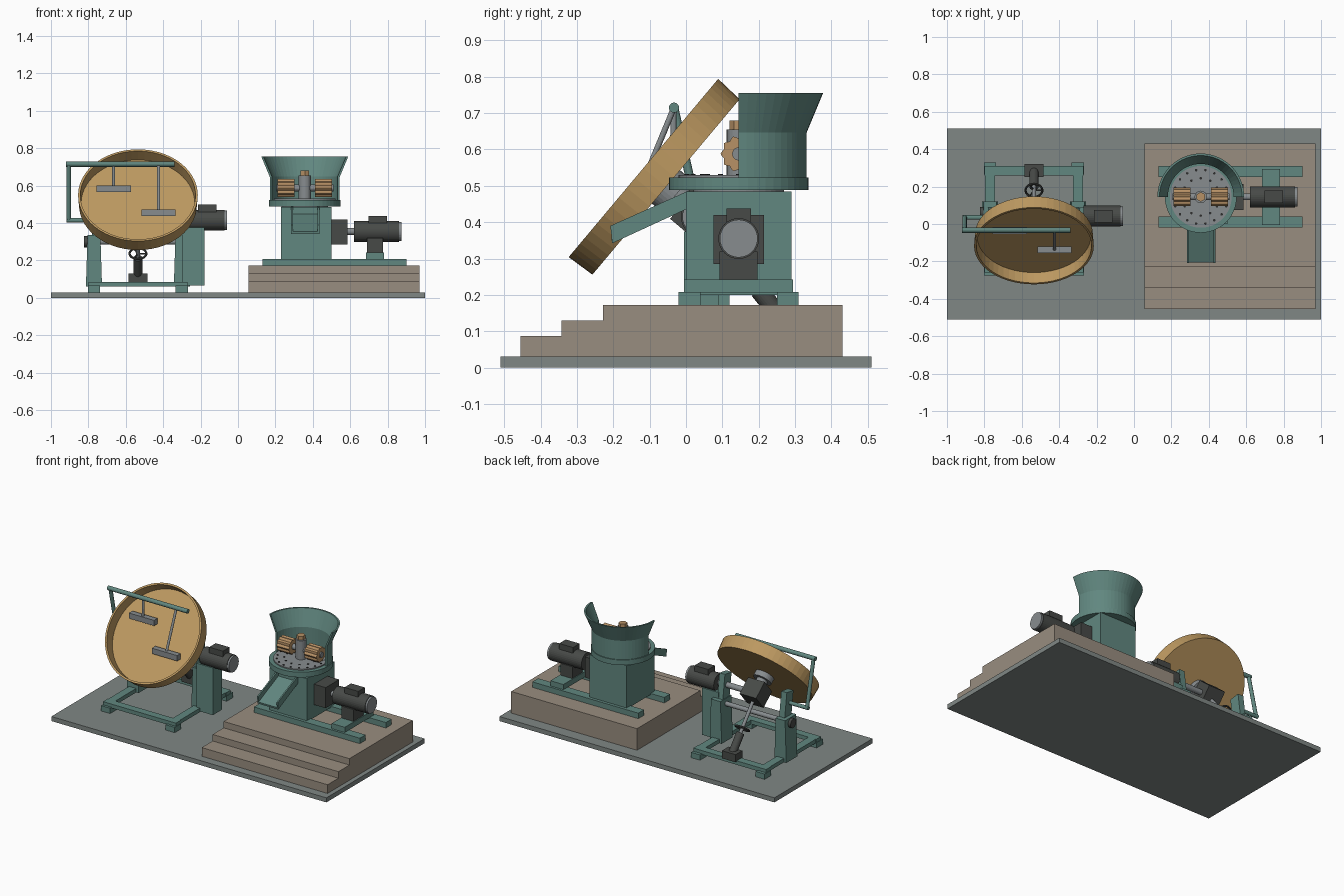
import bpy, bmesh
from math import sin, cos, pi, tau, radians
from mathutils import Vector, Matrix

cube = bpy.data.objects.get("Cube")
if cube:
    bpy.data.objects.remove(cube, do_unlink=True)


def material(name, *srgb):
    m = bpy.data.materials.new(name)
    col = [((c + 0.055) / 1.055) ** 2.4 for c in srgb] + [1]
    m.use_nodes = True
    m.diffuse_color = col
    m.node_tree.nodes["Principled BSDF"].inputs["Base Color"].default_value = col
    return m


FLOOR = material("floor grey", .50, .53, .52)
STONE = material("step stone", .60, .555, .50)
TEAL = material("machine teal", .38, .53, .50)
TAN = material("pan ochre", .74, .60, .38)
BRONZE = material("bronze", .72, .57, .40)
DARK = material("dark iron", .28, .29, .28)
STEEL = material("steel", .53, .55, .56)
HOLE = material("hole black", .18, .18, .18)


def finish(name, bm, mat, matrix=None):
    bmesh.ops.remove_doubles(bm, verts=bm.verts, dist=1e-5)
    bmesh.ops.recalc_face_normals(bm, faces=bm.faces)
    me = bpy.data.meshes.new(name)
    bm.to_mesh(me)
    bm.free()
    me.materials.append(mat)
    ob = bpy.data.objects.new(name, me)
    if matrix:
        ob.matrix_world = matrix
    bpy.context.collection.objects.link(ob)
    return ob


def box(name, x, y, z, mat, taper=1, matrix=None):
    """Box from three ranges; taper scales the top in x."""
    bm = bmesh.new()
    bmesh.ops.create_cube(bm, size=1)
    for v in bm.verts:
        k = taper if v.co.z > 0 else 1
        v.co = [sum(r) / 2 + c * s * (r[1] - r[0])
                for r, c, s in zip((x, y, z), v.co, (k, 1, 1))]
    return finish(name, bm, mat, matrix)


def rod(name, a, b, r, mat, seg=24):
    a, b = Vector(a), Vector(b)
    bm = bmesh.new()
    bmesh.ops.create_cone(bm, cap_ends=True, segments=seg, radius1=r, radius2=r,
                          depth=(b - a).length)
    rot = (b - a).to_track_quat('Z', 'Y').to_matrix().to_4x4()
    return finish(name, bm, mat, Matrix.Translation((a + b) / 2) @ rot)


def prism(name, pts, x0, x1, mat):
    """Extrude a (y, z) outline along x."""
    bm = bmesh.new()
    f = bm.faces.new([bm.verts.new((x0, y, z)) for y, z in pts])
    ext = bmesh.ops.extrude_face_region(bm, geom=[f])["geom"]
    bmesh.ops.translate(bm, vec=(x1 - x0, 0, 0),
                        verts=[g for g in ext if isinstance(g, bmesh.types.BMVert)])
    return finish(name, bm, mat)


def lathe(name, profile, mat, matrix, seg=48, sweep=tau):
    """Turn a closed (radius, z) outline about z."""
    bm = bmesh.new()
    rings = [[bm.verts.new((r * cos(sweep * i / seg), r * sin(sweep * i / seg), z))
              for r, z in profile] for i in range(seg + 1)]
    n = len(profile)
    for a, b in zip(rings, rings[1:]):
        for j in range(n):
            k = (j + 1) % n
            if profile[j][0] or profile[k][0]:
                bm.faces.new((a[j], a[k], b[k], b[j]))
    if sweep < tau:
        bm.faces.new(rings[0])
        bm.faces.new(rings[-1])
    return finish(name, bm, mat, matrix)


def motor(name, x0, x1, y, z):
    mid = (x0 + x1) / 2
    rod(name + "_body", (x0, y, z), (x1 - .012, y, z), .056, DARK, 32)
    rod(name + "_end_cap", (x1 - .012, y, z), (x1, y, z), .052, STEEL, 32)
    box(name + "_terminal_box", (mid - .05, mid + .05), (y - .034, y + .034),
        (z + .045, z + .083), DARK)


# Floor slab and stepped plinth
box("floor_slab", (-1, 1), (-.51, .51), (0, .03), FLOOR)
prism("stepped_plinth", [(-.455, .03), (-.455, .087), (-.342, .087), (-.342, .13),
                         (-.228, .13), (-.228, .172), (.43, .172), (.43, .03)],
      .055, .97, STONE)

# Pellet mill: skid, body and drive
CX, CY = .357, .145
for side, y in (("front", .01), ("rear", .28)):
    box(side + "_skid_rail", (.13, .90), (y - .03, y + .03), (.172, .208), TEAL)
box("motor_cross_plate", (.685, .78), (-.005, .295), (.206, .242), TEAL)
box("mill_body", (.23, .50), (0, .29), (.2, .485), TEAL)
box("mill_gearbox", (.50, .585), (.075, .215), (.285, .42), DARK)
rod("drive_shaft", (.58, CY, .355), (.63, CY, .355), .018, STEEL)
box("motor_pedestal", (.69, .775), (.092, .196), (.242, .32), DARK)
motor("mill_motor", .62, .873, CY, .355)

# Discharge chute: floor and two cheeks
prism("chute_floor", [(.01, .44), (.01, .452), (-.205, .354), (-.203, .342)],
      .29, .43, TEAL)
for side, x in (("right", .284), ("left", .426)):
    prism(side + "_chute_cheek", [(.01, .44), (.01, .488), (-.208, .39), (-.203, .342)],
          x, x + .009, TEAL)

# Die chamber and half-round flared guard
at = Matrix.Translation((CX, CY, 0))
rod("chamber_neck", (CX, CY, .48), (CX, CY, .495), .125, STEEL, 40)
rod("chamber_collar", (CX, CY, .489), (CX, CY, .523), .192, TEAL, 48)
rod("die_plate", (CX, CY, .52), (CX, CY, .53), .165, STEEL, 48)
lathe("feed_guard", [(.187, .5), (.187, .647), (.232, .755), (.221, .755),
                     (.176, .65), (.176, .5)], TEAL, at, 28, pi)
for ring, (radius, count) in enumerate(((.145, 18), (.10, 12))):
    for i in range(count):
        a = tau * i / count
        p = Vector((CX + radius * cos(a), CY + radius * sin(a), .528))
        rod(f"die_hole_{ring}_{i}", p, p + Vector((0, 0, .004)), .007, HOLE, 10)

# Press rollers on a central post
rod("roller_post", (CX, CY, .53), (CX, CY, .655), .033, STEEL)
rod("post_nut", (CX, CY, .655), (CX, CY, .68), .026, BRONZE, 6)
rod("roller_axle", (.205, CY, .588), (.51, CY, .588), .018, STEEL)
lobes = [(CY + r * cos(a), .588 + r * sin(a)) for a, r in
         ((tau * i / 40, .046 + .004 * cos(tau * i / 4)) for i in range(40))]
for side, s in (("right", -1), ("left", 1)):
    prism(side + "_roller", lobes, CX + s * .055, CX + s * .145, BRONZE)

# Granulating pan, tilted on its hub and gearbox
PX = -.535
tilt = Matrix.Translation((PX, -.055, .497)) @ Matrix.Rotation(radians(50), 4, 'X')
lathe("granulating_pan", [(0, 0), (.315, 0), (.32, .081), (.308, .081),
                          (.304, .012), (0, .012)], TAN, tilt, 56)
lathe("pan_hub", [(0, 0), (.06, 0), (.06, -.035), (.035, -.035), (.035, -.08),
                  (0, -.08)], STEEL, tilt, 32)
box("pan_gearbox", (-.06, .06), (-.06, .06), (-.18, -.065), DARK, 1, tilt)
rod("pan_drive_shaft", (PX, .042, .415), (-.22, .042, .415), .018, STEEL)
motor("pan_motor", -.27, -.06, .042, .415)
box("pan_motor_pedestal", (-.30, -.18), (-.005, .09), (.065, .375), TEAL)

# Pan stand: feet, frame, uprights and yoke
for side, s in (("right", -1), ("left", 1)):
    x = PX + s * .235
    for end, y in (("front", -.243), ("rear", .297)):
        box(f"{side}_{end}_foot", (x - .033, x + .033), (y - .033, y + .033),
            (.03, .065), TEAL)
    box(side + "_side_rail", (x - .026, x + .026), (-.25, .31), (.06, .086), TEAL)
    box(side + "_upright", (x - .043, x + .043), (.005, .12), (.06, .335), TEAL, .8)
    lean = Matrix.Translation((x - s * .01, .06, .29)) @ Matrix.Rotation(radians(8), 4, 'X')
    box(side + "_yoke_arm", (-.02, .02), (-.035, .035), (-.03, .2), TEAL, 1, lean)
    rod(side + "_trunnion", (x + s * .03, .06, .30), (x + s * .053, .06, .30), .03, DARK)
for end, y in (("front", -.235), ("rear", .285)):
    box(end + "_cross_rail", (PX - .265, PX + .265), (y - .025, y + .025), (.06, .086), TEAL)
rod("tilt_shaft", (PX - .25, .06, .30), (PX + .25, .06, .30), .015, STEEL)

# Tilt jack with handwheel
box("jack_base", (PX - .05, PX + .05), (.25, .32), (.08, .13), DARK)
rod("jack_barrel", (PX, .28, .115), (PX, .20, .213), .025, DARK)
rod("jack_screw", (PX, .20, .213), (PX, .07, .37), .011, STEEL, 16)
axis = Vector((0, -.63, .77)).to_track_quat('Z', 'Y').to_matrix().to_4x4()
wheel = Matrix.Translation((PX, .18, .237)) @ axis
lathe("handwheel_rim", [(.045 + .006 * cos(tau * i / 8), .006 * sin(tau * i / 8))
                        for i in range(8)], DARK, wheel, 28)
for i in range(3):
    a = tau * i / 3
    tip = Vector((.045 * cos(a), .045 * sin(a), 0))
    rod(f"handwheel_spoke_{i}", wheel @ Vector((0, 0, 0)), wheel @ tip, .004, DARK, 8)

# Scraper frame and blades
rod("scraper_bar", (-.92, -.033, .715), (-.34, -.033, .715), .014, TEAL, 16)
rod("scraper_post", (-.905, -.033, .715), (-.905, .035, .415), .012, TEAL, 16)
rod("scraper_bracket", (-.917, .035, .415), (-.76, .035, .415), .012, TEAL, 16)
for name, x, y, z in (("upper", -.665, -.037, .585), ("lower", -.425, -.14, .457)):
    rod(name + "_scraper_rod", (x, -.033, .715), (x, y, z), .008, STEEL, 12)
    box(name + "_scraper_blade", (x - .092, x + .092), (y - .016, y + .02),
        (z - .02, z + .016), STEEL)
